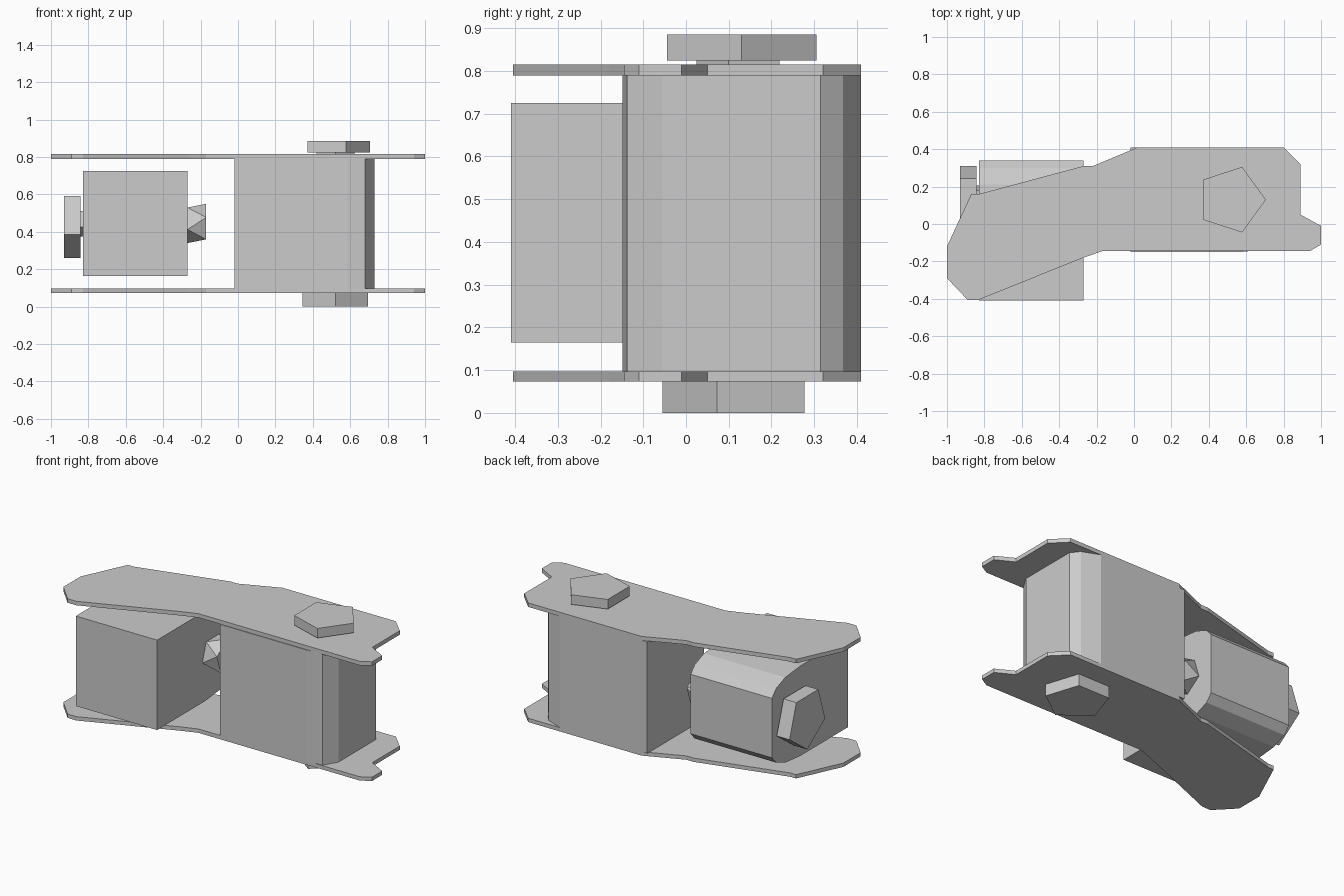
import bpy, bmesh, math

if "Cube" in bpy.data.objects:
    bpy.data.objects.remove(bpy.data.objects["Cube"])


def loft(name, start, end):
    """Solid between two matching rings of 3D points."""
    n = len(start)
    bm = bmesh.new()
    v = [bm.verts.new(p) for p in start + end]
    bm.faces.new(v[:n])
    bm.faces.new(v[n:])
    for i in range(n):
        j = (i + 1) % n
        bm.faces.new((v[i], v[j], v[n + j], v[n + i]))
    bmesh.ops.recalc_face_normals(bm, faces=bm.faces)
    return finish(name, bm)


def finish(name, bm):
    mesh = bpy.data.meshes.new(name)
    bm.to_mesh(mesh)
    bm.free()
    ob = bpy.data.objects.new(name, mesh)
    bpy.context.collection.objects.link(ob)
    return ob


def prism_z(name, pts, z0, z1):
    return loft(name, [(x, y, z0) for x, y in pts], [(x, y, z1) for x, y in pts])


def prism_x(name, pts, x0, x1):
    return loft(name, [(x0, y, z) for y, z in pts], [(x1, y, z) for y, z in pts])


def pentagon(cx, cy, r, first):
    return [(cx + r * math.cos(math.radians(first + 72 * i)),
             cy + r * math.sin(math.radians(first + 72 * i))) for i in range(5)]


# Twin side plates
plate = [(-1, -.12), (-.87, .16), (-.83, .16), (-.27, .31), (-.22, .31),
         (.02, .41), (.80, .41), (.89, .32), (.89, .05), (1, -.01), (1, -.11),
         (.94, -.145), (-.17, -.145), (-.27, -.18), (-.83, -.405),
         (-.89, -.405), (-1, -.29)]
prism_z("lower_plate", plate, .073, .097)
prism_z("upper_plate", plate, .79, .815)

# Main block with rounded end corners
block = [(-.02, -.149), (.58, -.149), (.68, -.138), (.73, -.055), (.73, .315),
         (.69, .367), (.58, .41), (-.02, .41)]
prism_z("main_block", block, .097, .79)

# Small housing with its back edges rounded, mirrored about mid height
mid = .445
upper = [(-.41, .28), (.06, .28), (.21, .265), (.30, .23), (.34, .185)]
housing = [(y, mid + h) for y, h in upper] + [(y, mid - h) for y, h in reversed(upper)]
prism_x("housing", housing, -.83, -.27)

# Pivot bolts with five-sided heads
prism_z("upper_bolt_head", pentagon(.521, .13, .184, 0), .825, .885)
prism_z("upper_bolt_shank", pentagon(.521, .132, .107, -90), .80, .83)
prism_z("lower_bolt_head", pentagon(.521, .129, .184, -90), 0, .073)
prism_x("side_bolt_head", pentagon(.135, .444, .184, -90), -.93, -.842)
prism_x("side_bolt_shank", pentagon(.135, .45, .075, -90), -.85, -.825)

# Twisted drive stub between housing and block
bm = bmesh.new()
for x, first in ((-.27, -90), (-.17, 90)):
    for y, z in pentagon(.135, mid, .105, first):
        bm.verts.new((x, y, z))
bmesh.ops.convex_hull(bm, input=bm.verts[:])
bmesh.ops.recalc_face_normals(bm, faces=bm.faces)
finish("drive_stub", bm)
